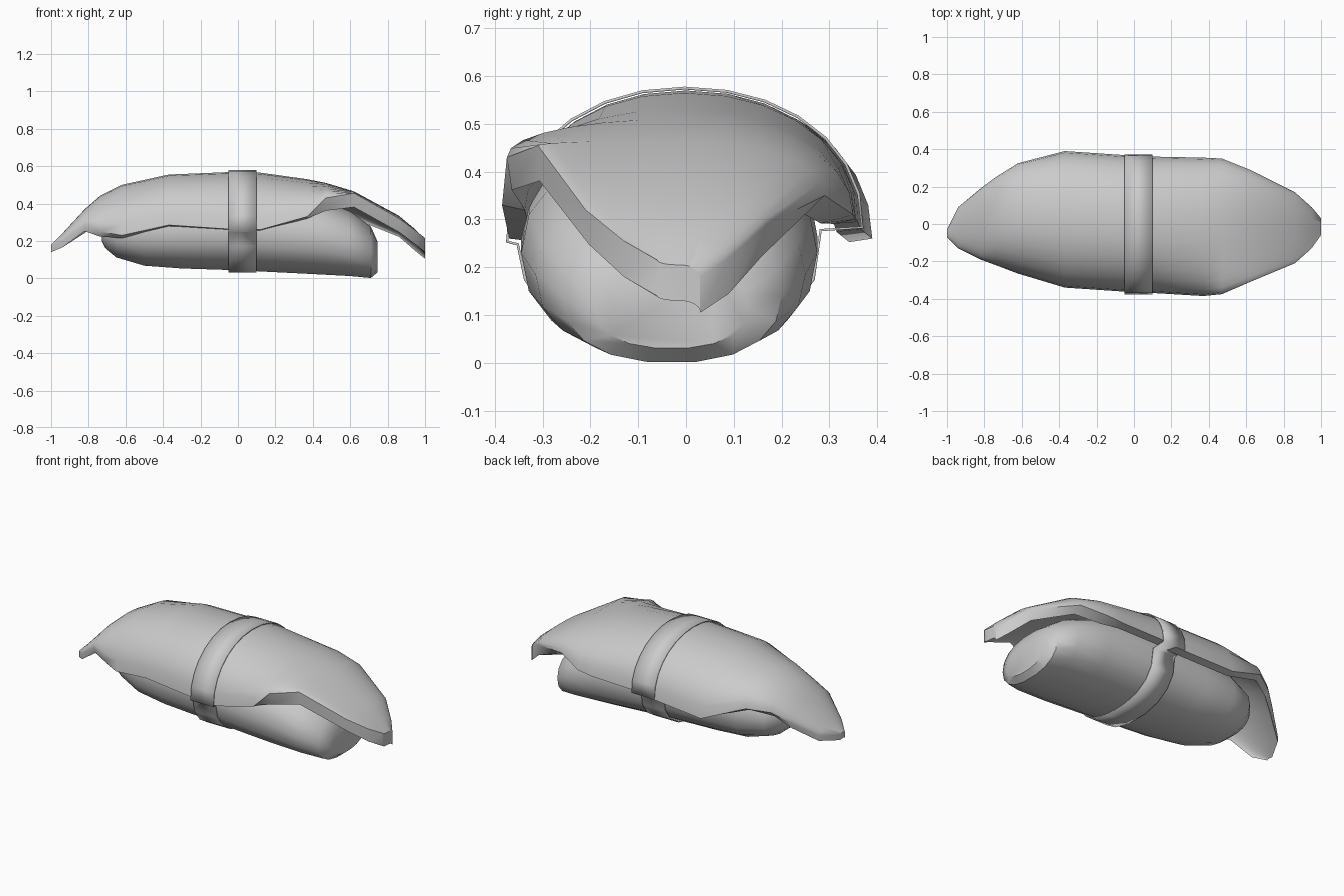
import bpy
import bmesh
import math
from mathutils import Vector

old_cube = bpy.data.objects.get("Cube")
if old_cube:
    bpy.data.objects.remove(old_cube, do_unlink=True)

grey = bpy.data.materials.new("plain light grey")
grey.use_nodes = True
colour = (0.6, 0.6, 0.6, 1)
grey.diffuse_color = colour
grey.node_tree.nodes["Principled BSDF"].inputs["Base Color"].default_value = colour


def power(value, exponent):
    return math.copysign(abs(value) ** exponent, value)


def loft(name, sections, capped=True, crease=40):
    """Join equal closed loops of points into one smooth-shaded surface."""
    bm = bmesh.new()
    rings = [[bm.verts.new(p) for p in section] for section in sections]
    for ring, following in zip(rings, rings[1:]):
        for i in range(len(ring)):
            j = (i + 1) % len(ring)
            bm.faces.new((ring[i], ring[j], following[j], following[i]))
    if capped:
        bm.faces.new(rings[0])
        bm.faces.new(rings[-1])
    bmesh.ops.recalc_face_normals(bm, faces=bm.faces)
    mesh = bpy.data.meshes.new(name)
    bm.to_mesh(mesh)
    bm.free()
    mesh.materials.append(grey)
    obj = bpy.data.objects.new(name, mesh)
    bpy.context.collection.objects.link(obj)
    bpy.ops.object.select_all(action="DESELECT")
    obj.select_set(True)
    bpy.context.view_layer.objects.active = obj
    bpy.ops.object.shade_smooth_by_angle(angle=math.radians(crease))
    return obj


def arch(x, front, back, top, front_z, back_z, steps=14, roundness=2.1):
    """Draped outline running from the front edge over the top to the back."""
    points = []
    for i in range(steps + 1):
        angle = math.pi * (1 - i / steps)
        across = power(math.cos(angle), 2 / roundness)
        rise = power(max(math.sin(angle), 0), 2 / roundness)
        base = front_z if across < 0 else back_z
        y = (front + back) / 2 + across * (back - front) / 2
        points.append(Vector((x, y, base + (top - base) * rise)))
    return points


def offset(points, distance, front_upright=0, back_upright=0):
    """Shift an open outline along its normals, blended towards straight up."""
    moved = []
    last = len(points) - 1
    for i, p in enumerate(points):
        along = points[min(i + 1, last)] - points[max(i - 1, 0)]
        normal = Vector((0, -along.z, along.y)).normalized()
        upright = front_upright + (back_upright - front_upright) * i / last
        moved.append(p + normal.lerp(Vector((0, 0, 1)), upright) * distance)
    return moved


def oval(x, front, back, bottom, top, steps=18):
    """Slightly squared closed outline of the base."""
    points = []
    for i in range(steps):
        angle = math.tau * i / steps
        y = (front + back) / 2 + power(math.cos(angle), 0.85) * (back - front) / 2
        z = (bottom + top) / 2 + power(math.sin(angle), 0.9) * (top - bottom) / 2
        points.append(Vector((x, y, z)))
    return points


# Rounded base block: x, front, back, bottom, top
base_rows = [
    (-0.73, -0.09, 0.08, 0.2, 0.3),
    (-0.71, -0.15, 0.13, 0.16, 0.34),
    (-0.65, -0.21, 0.2, 0.11, 0.38),
    (-0.5, -0.28, 0.25, 0.065, 0.44),
    (-0.3, -0.32, 0.265, 0.05, 0.47),
    (0, -0.345, 0.275, 0.04, 0.49),
    (0.4, -0.345, 0.275, 0.02, 0.44),
    (0.6, -0.315, 0.25, 0.01, 0.36),
    (0.71, -0.26, 0.2, 0, 0.28),
    (0.745, -0.19, 0.13, 0.03, 0.2),
]
loft("base_block", [oval(*row) for row in base_rows])

# Draped slice: x, front, back, top, front edge height, back edge height
slice_rows = [
    (-1, -0.07, -0.03, 0.18, 0.175, 0.175),
    (-0.94, -0.13, 0.09, 0.24, 0.2, 0.2),
    (-0.82, -0.19, 0.19, 0.37, 0.29, 0.28),
    (-0.74, -0.22, 0.25, 0.44, 0.25, 0.34),
    (-0.62, -0.265, 0.325, 0.5, 0.23, 0.36),
    (-0.37, -0.34, 0.39, 0.555, 0.285, 0.26),
    (0, -0.365, 0.365, 0.57, 0.26, 0.28),
    (0.12, -0.37, 0.36, 0.565, 0.26, 0.295),
    (0.37, -0.385, 0.355, 0.53, 0.33, 0.3),
    (0.47, -0.375, 0.35, 0.51, 0.43, 0.31),
    (0.62, -0.31, 0.29, 0.465, 0.455, 0.35),
    (0.86, -0.21, 0.17, 0.335, 0.32, 0.29),
    (0.95, -0.13, 0.09, 0.26, 0.255, 0.22),
    (1, -0.06, 0.03, 0.205, 0.215, 0.18),
]
slice_sections = []
for row in slice_rows:
    x = row[0]
    outer = arch(*row)
    thickness = 0.075 if x > 0.4 else 0.05 if x > -0.9 else 0.035
    flatness = min(1, (abs(x) / 0.9) ** 4)
    front_flatness = max(flatness, 0.85 if x > 0.4 else 0)
    inner = offset(outer, -thickness, front_flatness, flatness)
    slice_sections.append(outer + inner[::-1])
loft("draped_slice", slice_sections)

# Thin band: over the slice, tucked under its edges, then round the base
band_sections = []
for x in (-0.05, 0.1):
    over = offset(arch(x, -0.37, 0.365, 0.57, 0.255, 0.285), 0.002)
    under = [p for p in oval(x, -0.35, 0.28, 0.035, 0.49) if p.z < 0.26]
    under.sort(key=lambda p: math.atan2(p.z - 0.26, p.y), reverse=True)
    tucks = [Vector((x, 0.28, 0.28)), Vector((x, -0.35, 0.25))]
    band_sections.append(over + tucks[:1] + under + tucks[1:])
band = loft("wrap_band", band_sections, capped=False, crease=35)
solid = band.modifiers.new("band thickness", "SOLIDIFY")
solid.thickness = 0.006
solid.offset = 1
